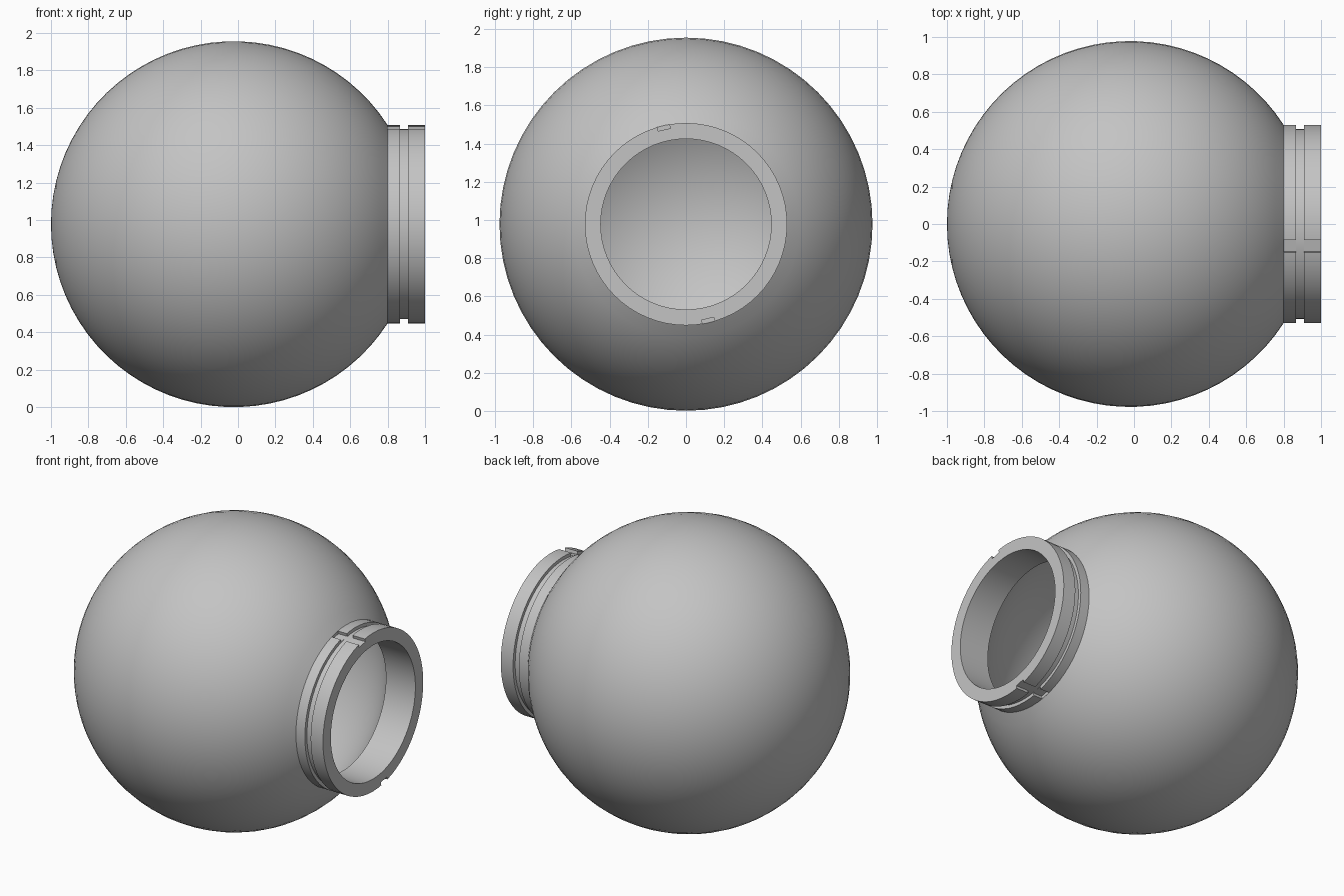
import bpy, bmesh
from math import sin, cos, asin, pi, radians
from mathutils import Matrix, Vector

if "Cube" in bpy.data.objects:
    bpy.data.objects.remove(bpy.data.objects["Cube"])

CENTRE = Vector((-0.022, 0, 0.978))      # centre of the globe
R_OUT, R_IN = 0.978, 0.92                # shell radii
NECK, BORE, GROOVE = 0.53, 0.447, 0.508  # neck radii

grey = bpy.data.materials.new("globe grey")
grey.use_nodes = True
grey.diffuse_color = (0.55, 0.55, 0.55, 1)
grey.node_tree.nodes["Principled BSDF"].inputs["Base Color"].default_value = grey.diffuse_color


def make_object(name, bm):
    mesh = bpy.data.meshes.new(name)
    bm.to_mesh(mesh)
    bm.free()
    obj = bpy.data.objects.new(name, mesh)
    bpy.context.collection.objects.link(obj)
    mesh.materials.append(grey)
    return obj


def arc(radius, end_radius, steps=32):
    """Arc from the closed pole round to the opening, as (x, distance from axis)."""
    sweep = pi - asin(end_radius / radius)
    return [(CENTRE.x - radius * cos(sweep * i / steps), radius * sin(sweep * i / steps))
            for i in range(steps + 1)]


# Hollow globe with a grooved neck, turned around the x axis
neck = [(0.866, NECK), (0.866, GROOVE), (0.909, GROOVE), (0.909, NECK), (1, NECK), (1, BORE)]
profile = arc(R_OUT, NECK) + neck + arc(R_IN, BORE)[::-1]
bm = bmesh.new()
verts = [bm.verts.new((x, 0, CENTRE.z + r)) for x, r in profile]
edges = [bm.edges.new(pair) for pair in zip(verts, verts[1:])]
bmesh.ops.spin(bm, geom=verts + edges, cent=CENTRE, axis=(1, 0, 0),
               angle=2 * pi, steps=64, use_duplicate=False)
bmesh.ops.remove_doubles(bm, verts=bm.verts[:], dist=0.0005)
bmesh.ops.recalc_face_normals(bm, faces=bm.faces[:])
globe = make_object("globe_shade", bm)

# Two opposite locking slots along the neck
bm = bmesh.new()
for turn in (13, 193):
    place = (Matrix.Translation((0.95, 0, CENTRE.z)) @ Matrix.Rotation(radians(turn), 4, 'X')
             @ Matrix.Translation((0, 0, GROOVE + 0.05)) @ Matrix.Diagonal((0.3, 0.066, 0.1, 1)))
    bmesh.ops.create_cube(bm, size=1, matrix=place)
cutter = make_object("slot_cutter", bm)
cutter.hide_render = True

cut = globe.modifiers.new("slots", 'BOOLEAN')
cut.operation = 'DIFFERENCE'
cut.solver = 'EXACT'
cut.object = cutter
bpy.ops.object.select_all(action='DESELECT')
globe.select_set(True)
bpy.context.view_layer.objects.active = globe
bpy.ops.object.modifier_apply(modifier=cut.name)
bpy.data.objects.remove(cutter)

bpy.ops.object.shade_smooth_by_angle(angle=radians(25))
